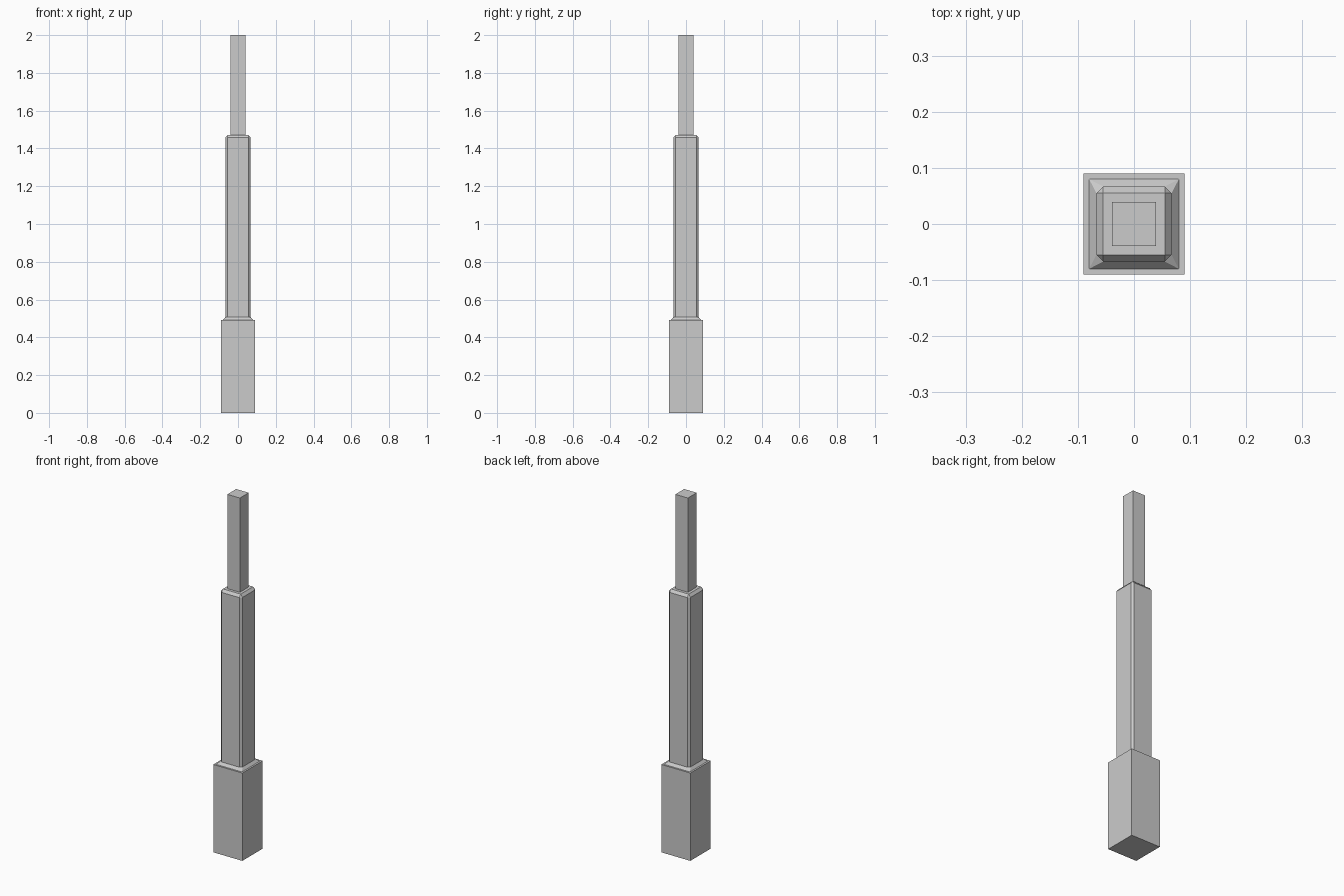
import bpy, bmesh

if "Cube" in bpy.data.objects:
    bpy.data.objects.remove(bpy.data.objects["Cube"])

stone = bpy.data.materials.new("light_grey")
stone.diffuse_color = (0.6, 0.6, 0.6, 1)
stone.use_nodes = True
stone.node_tree.nodes["Principled BSDF"].inputs["Base Color"].default_value = stone.diffuse_color


def loft(name, rings):
    """Square column through rings of (half width, corner cut, height)."""
    bm = bmesh.new()
    loops = []
    for h, c, z in rings:
        k = h - c
        pts = [(k, -h), (h, -k), (h, k), (k, h), (-k, h), (-h, k), (-h, -k), (-k, -h)]
        loops.append([bm.verts.new((x, y, z)) for x, y in pts])
    for a, b in zip(loops, loops[1:]):
        for i in range(8):
            j = (i + 1) % 8
            bm.faces.new((a[i], a[j], b[j], b[i]))
    bm.faces.new(loops[0][::-1])
    bm.faces.new(loops[-1])
    # Uncut corners collapse to sharp ones
    bmesh.ops.remove_doubles(bm, verts=bm.verts, dist=1e-5)
    bmesh.ops.recalc_face_normals(bm, faces=bm.faces)
    mesh = bpy.data.meshes.new(name)
    bm.to_mesh(mesh)
    bm.free()
    mesh.materials.append(stone)
    obj = bpy.data.objects.new(name, mesh)
    bpy.context.collection.objects.link(obj)


# Plain square foot block
loft("base_block", [(0.09, 0, 0), (0.09, 0, 0.492)])
# Shaft with flared foot, chamfered corners and bevelled top
loft("shaft", [(0.08, 0, 0.492), (0.067, 0.012, 0.507),
               (0.067, 0.012, 1.457), (0.055, 0, 1.472)])
# Slim square top post
loft("top_post", [(0.039, 0, 1.472), (0.039, 0, 2.0)])
